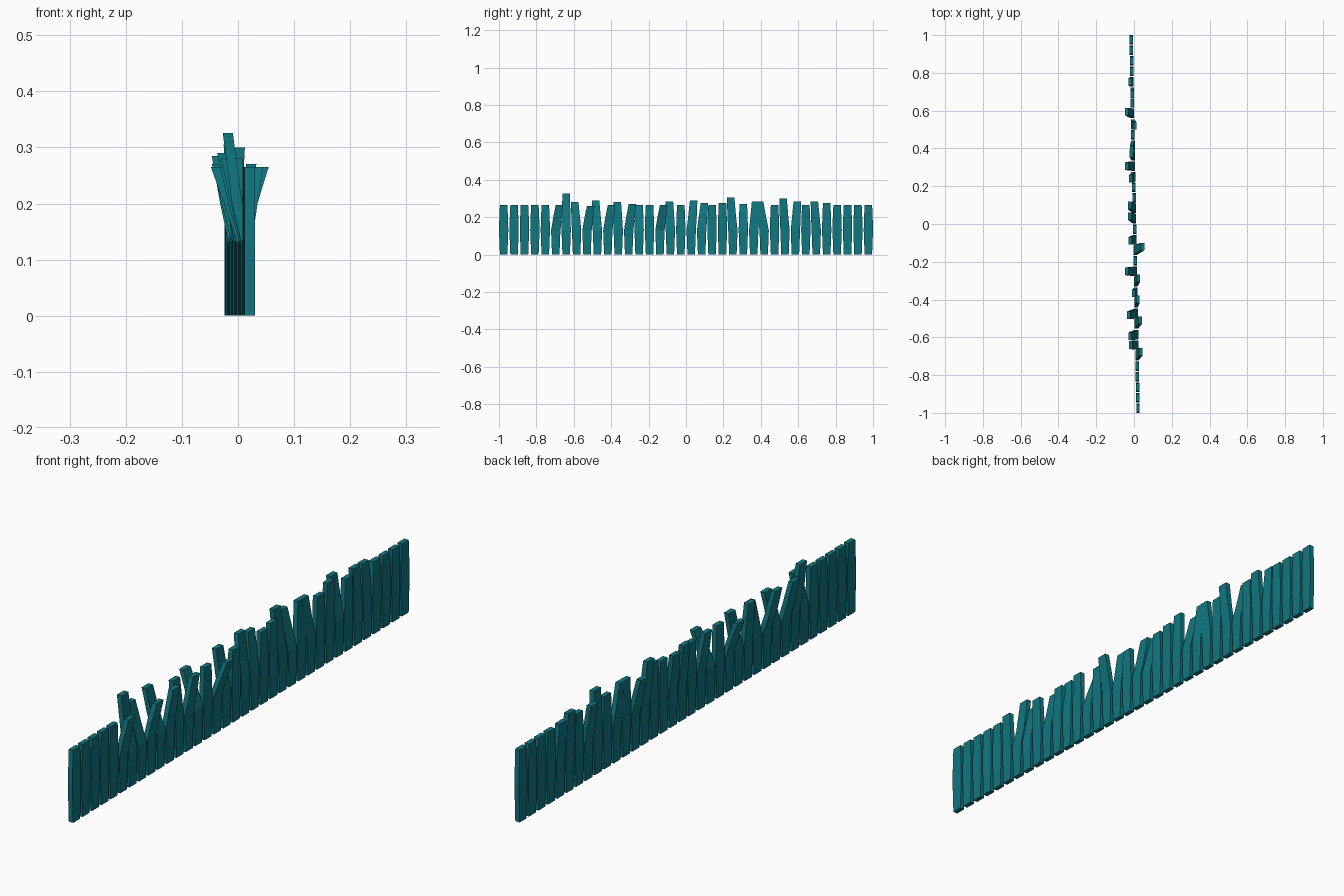
import bpy
import bmesh

cube = bpy.data.objects.get("Cube")
if cube:
    bpy.data.objects.remove(cube, do_unlink=True)

# Painted wood colour
teal = bpy.data.materials.new("teal_paint")
teal.use_nodes = True
colour = (0.005, 0.185, 0.22, 1)
teal.diffuse_color = colour
teal.node_tree.nodes["Principled BSDF"].inputs["Base Color"].default_value = colour

BOARD_COUNT = 36
THICKNESS = 0.018
STRAIGHT_TOP = 0.265

# Warped boards: index -> (sideways lean, lean along the fence, top height)
warped = {
    5: (0.02, 0.02, 0.265), 6: (-0.033, 0.0, 0.326), 7: (-0.035, -0.01, 0.28),
    8: (0.02, 0.02, 0.26), 9: (-0.04, -0.01, 0.29), 10: (0.01, 0.02, 0.265),
    11: (-0.01, -0.005, 0.28), 12: (0.015, 0.02, 0.27), 13: (-0.047, 0.0, 0.265),
    15: (0.04, 0.02, 0.265), 16: (-0.025, -0.005, 0.285), 18: (-0.025, 0.013, 0.29),
    19: (-0.025, 0.015, 0.275), 21: (0.0, 0.0, 0.275), 22: (-0.015, -0.012, 0.305),
    23: (-0.035, 0.0, 0.27), 24: (-0.01, 0.01, 0.285), 25: (-0.008, -0.025, 0.285),
    27: (0.01, -0.01, 0.3), 28: (-0.03, 0.01, 0.285), 30: (0.0, -0.01, 0.285),
    31: (-0.01, 0.0, 0.275),
}


def make_board(index):
    """Stack four rectangular sections into one board, bending the upper part."""
    t = index / (BOARD_COUNT - 1)
    x, y = 0.021 - 0.036 * t, -0.975 + 1.95 * t
    lean_x, lean_y, top = warped.get(index, (0, 0, STRAIGHT_TOP))
    # height, width, share of the lean
    sections = [(0, 0.04, 0), (0.13, 0.05, 0), (0.2, 0.046, 0.5), (top, 0.04, 1)]
    bm = bmesh.new()
    rings = []
    for z, width, share in sections:
        cx, cy = x + lean_x * share, y + lean_y * share
        rings.append([bm.verts.new((cx + sx * THICKNESS / 2, cy + sy * width / 2, z))
                      for sx, sy in ((-1, -1), (1, -1), (1, 1), (-1, 1))])
    for low, high in zip(rings, rings[1:]):
        for k in range(4):
            n = (k + 1) % 4
            bm.faces.new((low[k], low[n], high[n], high[k]))
    bm.faces.new(reversed(rings[0]))
    bm.faces.new(rings[-1])
    bmesh.ops.recalc_face_normals(bm, faces=bm.faces[:])
    mesh = bpy.data.meshes.new(f"fence_board_{index + 1}")
    bm.to_mesh(mesh)
    bm.free()
    mesh.materials.append(teal)
    board = bpy.data.objects.new(mesh.name, mesh)
    bpy.context.collection.objects.link(board)


# Row of boards
for i in range(BOARD_COUNT):
    make_board(i)
